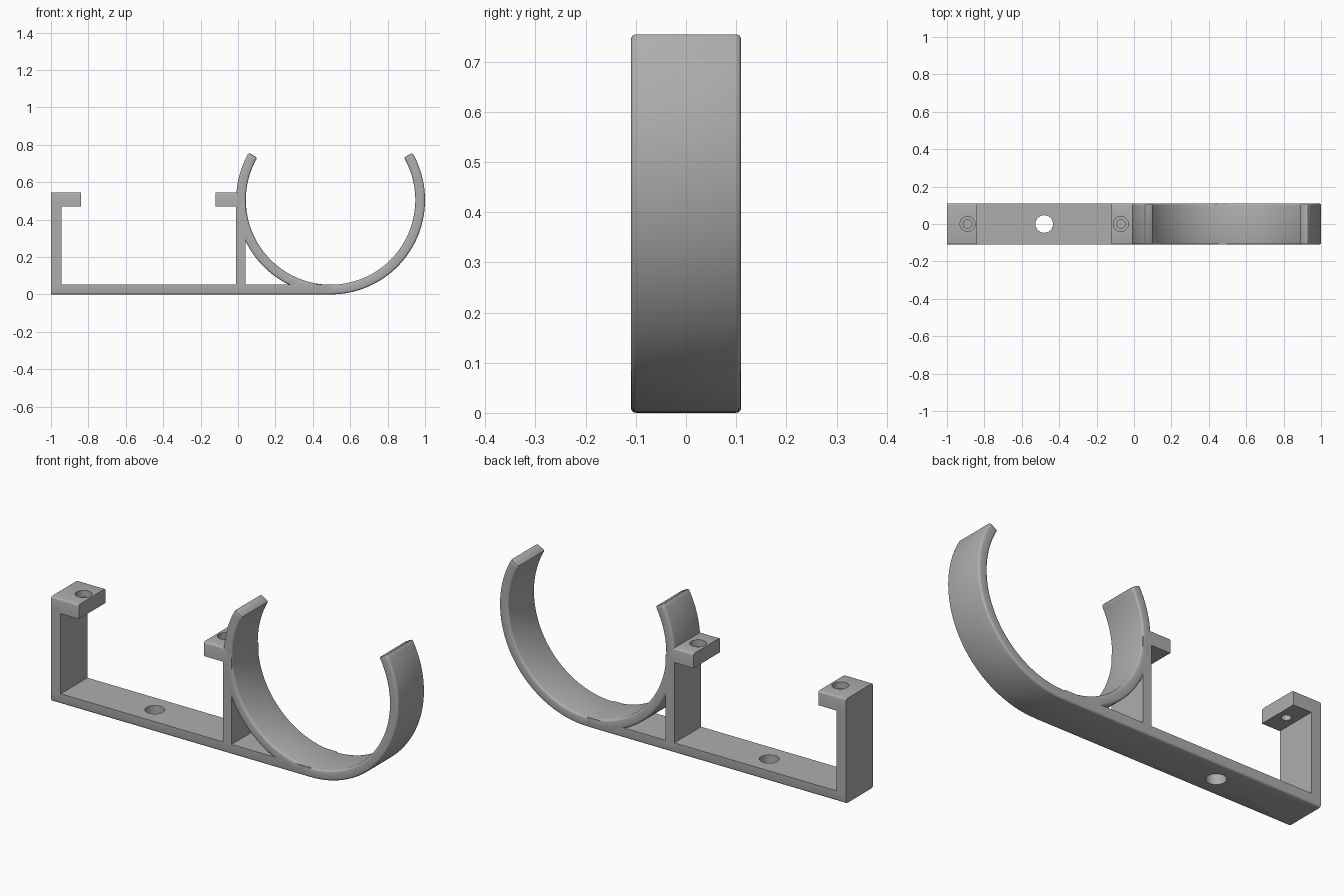
import bpy, bmesh, math
from mathutils import Vector, Matrix

if "Cube" in bpy.data.objects:
    bpy.data.objects.remove(bpy.data.objects["Cube"], do_unlink=True)

HALF = 0.11          # half width of the strip
WALL = 0.052         # strip thickness
R = 0.505            # outer clip radius
CENTRE = Vector((0.495, 0, R))

grey = bpy.data.materials.new("plain grey")
grey.use_nodes = True
colour = (0.42, 0.42, 0.42, 1)
grey.diffuse_color = colour
grey.node_tree.nodes["Principled BSDF"].inputs["Base Color"].default_value = colour


def finish(bm, name):
    bmesh.ops.recalc_face_normals(bm, faces=bm.faces)
    mesh = bpy.data.meshes.new(name)
    bm.to_mesh(mesh)
    bm.free()
    mesh.materials.append(grey)
    ob = bpy.data.objects.new(name, mesh)
    bpy.context.collection.objects.link(ob)
    return ob


def smooth(ob, angle):
    bpy.ops.object.select_all(action="DESELECT")
    ob.select_set(True)
    bpy.context.view_layer.objects.active = ob
    bpy.ops.object.shade_smooth_by_angle(angle=math.radians(angle))


def block(name, x0, x1, z0, z1, round_z=None):
    """Strip-wide box; the edges lying at height round_z are rounded."""
    bm = bmesh.new()
    bmesh.ops.create_cube(bm, size=1)
    for v in bm.verts:
        v.co = (x1 if v.co.x > 0 else x0, math.copysign(HALF, v.co.y),
                z1 if v.co.z > 0 else z0)
    if round_z is not None:
        edges = [e for e in bm.edges
                 if all(abs(v.co.z - round_z) < 1e-4 for v in e.verts)
                 and abs(e.verts[0].co.y - e.verts[1].co.y) < 1e-4]
        bmesh.ops.bevel(bm, geom=edges, offset=0.01, segments=3,
                        profile=0.5, affect="EDGES")
    return finish(bm, name)


def drill(target, x, z0, z1, radius):
    """Cut a vertical round hole with a hidden cutter."""
    bm = bmesh.new()
    bmesh.ops.create_cone(bm, cap_ends=True, segments=40, radius1=radius,
                          radius2=radius, depth=z1 - z0,
                          matrix=Matrix.Translation((x, 0, (z0 + z1) / 2)))
    cutter = finish(bm, target.name + "_cutter")
    cutter.hide_render = True
    cutter.hide_set(True)
    mod = target.modifiers.new("hole", "BOOLEAN")
    mod.operation = "DIFFERENCE"
    mod.solver = "EXACT"
    mod.object = cutter


# Base strip and its mounting hole
base = block("base_strip", -1, CENTRE.x, 0, WALL, round_z=0)
drill(base, -0.48, -0.1, 0.15, 0.047)

# Upright posts
block("outer_post", -1, -0.945, WALL / 2, 0.5)
block("inner_post", -0.01, 0.04, WALL / 2, 0.5)

# Lips with counterbored screw holes
lips = [("outer_lip", -1, -0.84, -0.89), ("inner_lip", -0.12, 0.01, -0.07)]
for name, x0, x1, hole in lips:
    lip = block(name, x0, x1, 0.47, 0.545, round_z=0.545)
    drill(lip, hole, 0.4, 0.6, 0.023)
    drill(lip, hole, 0.51, 0.6, 0.04)
    smooth(lip, 35)
smooth(base, 35)

# Open round clip: rounded cross-section swept through 240 degrees
bm = bmesh.new()
b = 0.011
section = []
for sx, sy, start in ((1, 1, 0), (-1, 1, 90), (-1, -1, 180), (1, -1, 270)):
    for k in range(4):
        a = math.radians(start + k * 30)
        section.append(bm.verts.new((
            CENTRE.x + R - WALL / 2 + sx * (WALL / 2 - b) + b * math.cos(a),
            sy * (HALF - b) + b * math.sin(a), CENTRE.z)))
first = bm.faces.new(section)
bmesh.ops.rotate(bm, verts=bm.verts, cent=CENTRE,
                 matrix=Matrix.Rotation(math.radians(-30), 3, "Y"))
start_edges = list(first.edges)
swept = bmesh.ops.spin(bm, geom=start_edges, cent=CENTRE, axis=(0, 1, 0),
                       angle=math.radians(240), steps=96, use_duplicate=False)
end_edges = [g for g in swept["geom_last"] if isinstance(g, bmesh.types.BMEdge)]
bmesh.ops.contextual_create(bm, geom=end_edges)
# Soften the two tips
bmesh.ops.bevel(bm, geom=start_edges + end_edges, offset=0.008, segments=2,
                profile=0.5, affect="EDGES")
clip = finish(bm, "round_clip")
smooth(clip, 40)
